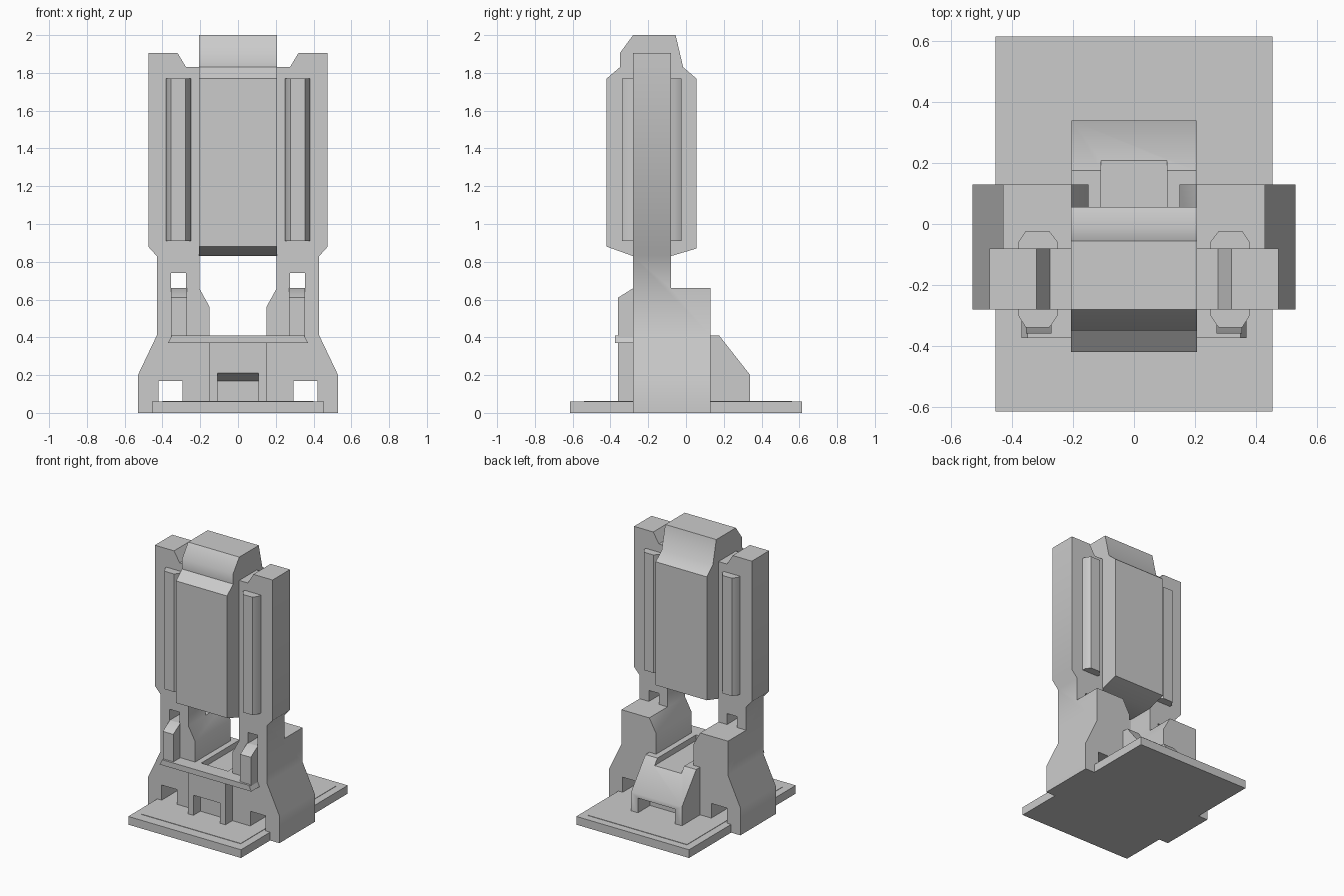
import bpy, bmesh, math

if "Cube" in bpy.data.objects:
    bpy.data.objects.remove(bpy.data.objects["Cube"])

mat = bpy.data.materials.new("light grey")
mat.diffuse_color = (0.6, 0.6, 0.6, 1)
mat.use_nodes = True
mat.node_tree.nodes["Principled BSDF"].inputs["Base Color"].default_value = mat.diffuse_color


def prism(name, pts, axis, a, b):
    """Extrude a profile along x (pts are y,z), y (pts are x,z) or z (pts are x,y)."""
    place = {"x": lambda p, t: (t, p[0], p[1]),
             "y": lambda p, t: (p[0], t, p[1]),
             "z": lambda p, t: (p[0], p[1], t)}[axis]
    bm = bmesh.new()
    lo = [bm.verts.new(place(p, a)) for p in pts]
    hi = [bm.verts.new(place(p, b)) for p in pts]
    bm.faces.new(lo)
    bm.faces.new(hi)
    n = len(pts)
    for i in range(n):
        j = (i + 1) % n
        bm.faces.new((lo[i], lo[j], hi[j], hi[i]))
    bmesh.ops.recalc_face_normals(bm, faces=bm.faces)
    me = bpy.data.meshes.new(name)
    bm.to_mesh(me)
    bm.free()
    ob = bpy.data.objects.new(name, me)
    bpy.context.collection.objects.link(ob)
    me.materials.append(mat)
    return ob


def box(name, x0, x1, y0, y1, z0, z1):
    return prism(name, [(x0, y0), (x1, y0), (x1, y1), (x0, y1)], "z", z0, z1)


def apply(ob, mod):
    bpy.context.view_layer.objects.active = ob
    bpy.ops.object.modifier_apply(modifier=mod.name)


def boolean(ob, other, op="DIFFERENCE"):
    m = ob.modifiers.new("bool", "BOOLEAN")
    m.operation = op
    m.solver = "EXACT"
    m.object = other
    apply(ob, m)
    bpy.data.objects.remove(other)


def mirror(ob):
    apply(ob, ob.modifiers.new("mirror", "MIRROR"))


# base plate with a thin raised inset
box("base_plate", -0.455, 0.455, -0.615, 0.615, 0, 0.06)
box("base_inset", -0.40, 0.40, -0.54, 0.56, 0.055, 0.063)

# side frames: foot, leg and upper post from one front profile
leg = prism("side_frame", [
    (0.53, 0), (0.53, 0.20), (0.43, 0.41), (0.43, 0.83), (0.475, 0.88),
    (0.475, 1.905), (0.32, 1.905), (0.275, 1.83), (0.19, 1.83), (0.205, 0.83),
    (0.205, 0.66), (0.15, 0.56), (0.15, 0), (0.295, 0), (0.295, 0.17),
    (0.42, 0.17), (0.42, 0)], "y", -0.28, 0.13)
boolean(leg, box("cutter", 0.1, 0.6, -0.08, 0.3, 0.66, 2.1))
boolean(leg, box("cutter", 0.275, 0.355, -0.5, 0.3, 0.66, 0.74))
mirror(leg)

# vertical ribs running through the upper posts
rib = prism("post_rib", [
    (0.25, -0.30), (0.278, -0.34), (0.355, -0.34), (0.38, -0.30),
    (0.38, -0.06), (0.355, -0.023), (0.278, -0.023), (0.25, -0.06)],
    "z", 0.91, 1.77)
mirror(rib)

# front clips standing on the ledge
clip = prism("front_clip", [
    (-0.36, 0.40), (-0.36, 0.61), (-0.28, 0.66), (-0.27, 0.66), (-0.27, 0.40)],
    "x", 0.27, 0.355)
mirror(clip)

# front ledge
prism("front_ledge", [(-0.37, 0.37), (0.37, 0.37), (0.35, 0.41), (-0.35, 0.41)],
      "y", -0.375, -0.27)

# central block: front step, bridge between the legs and rear wedge
core = prism("central_block", [
    (-0.36, 0.02), (-0.36, 0.38), (-0.28, 0.38), (-0.28, 0.41), (0.14, 0.41),
    (0.14, 0.02)], "x", -0.15, 0.15)
wedge = prism("wedge", [
    (0.10, 0.02), (0.10, 0.41), (0.175, 0.41), (0.34, 0.20), (0.34, 0.02)],
    "x", -0.205, 0.205)
boolean(core, wedge, "UNION")
# top channel, front opening and rear opening
boolean(core, box("cutter", -0.108, 0.108, -0.27, 0.5, 0.368, 0.6))
boolean(core, prism("cutter", [(-0.40, 0), (-0.40, 0.23), (-0.28, 0.17), (-0.28, 0)],
                    "x", -0.108, 0.108))
boolean(core, box("cutter", -0.15, 0.15, 0.20, 0.5, 0, 0.17))

# large hanging body between the posts
prism("centre_body", [
    (-0.42, 0.88), (-0.42, 1.77), (-0.35, 1.83), (-0.35, 1.905), (-0.28, 2.0),
    (-0.055, 2.0), (-0.015, 1.83), (0.055, 1.77), (0.055, 0.87),
    (-0.08, 0.83), (-0.28, 0.83)], "x", -0.206, 0.206)

# soft shading on shallow bends
for ob in list(bpy.data.objects):
    bpy.ops.object.select_all(action="DESELECT")
    ob.select_set(True)
    bpy.context.view_layer.objects.active = ob
    bpy.ops.object.shade_smooth_by_angle(angle=math.radians(43))
